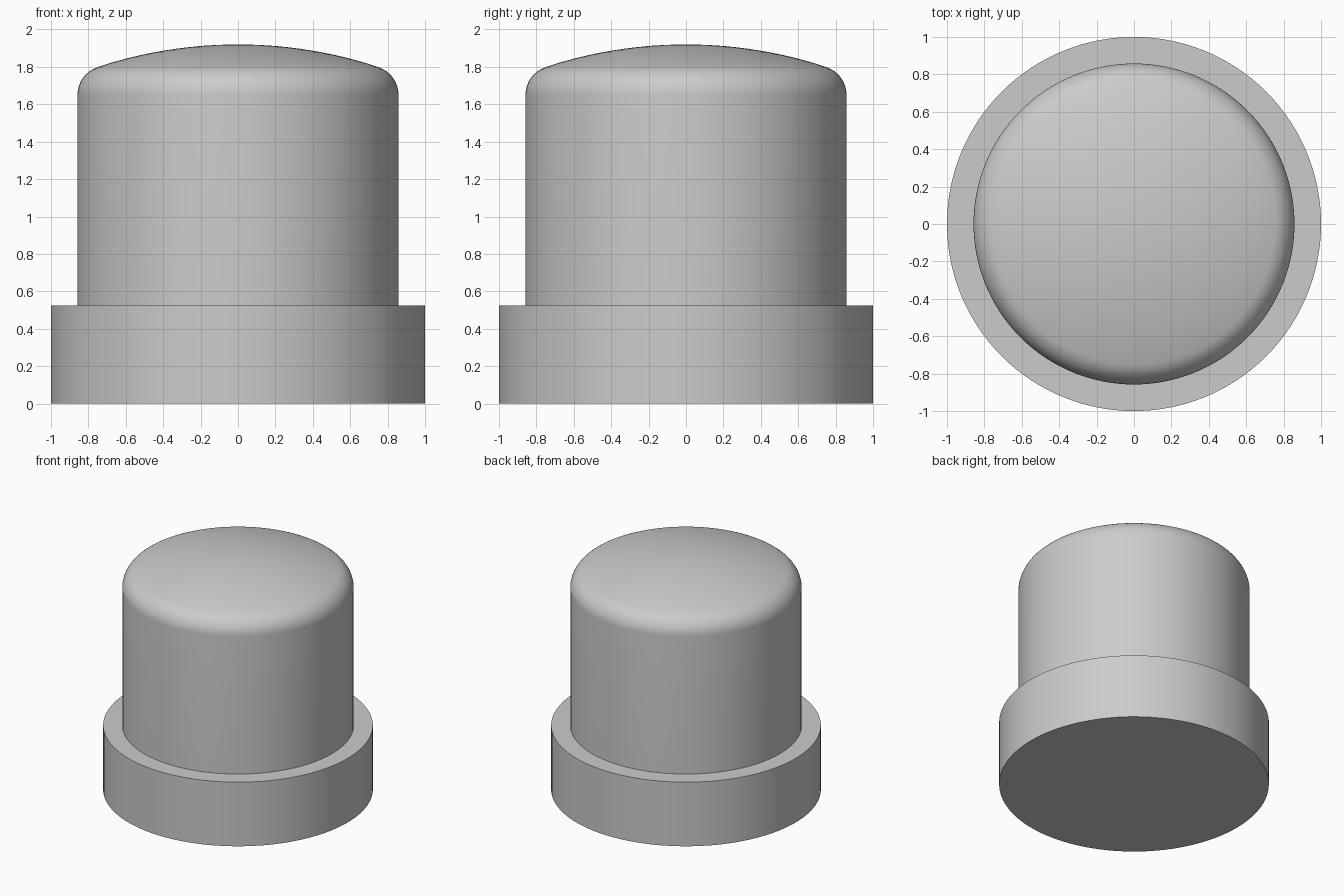
import bpy
import bmesh
from math import sin, cos, pi, asin

SEGMENTS = 128

cube = bpy.data.objects.get("Cube")
if cube:
    bpy.data.objects.remove(cube, do_unlink=True)

grey = bpy.data.materials.new("plain grey")
grey.use_nodes = True
colour = (0.6, 0.6, 0.6, 1)
grey.diffuse_color = colour
grey.node_tree.nodes["Principled BSDF"].inputs["Base Color"].default_value = colour


def lathe(name, profile):
    """Spin a profile of (radius, height) points about the z axis."""
    bm = bmesh.new()
    verts = [bm.verts.new((r, 0, z)) for r, z in profile]
    edges = [bm.edges.new(pair) for pair in zip(verts, verts[1:])]
    bmesh.ops.spin(bm, geom=verts + edges, cent=(0, 0, 0), axis=(0, 0, 1),
                   angle=2 * pi, steps=SEGMENTS, use_merge=True)
    bmesh.ops.remove_doubles(bm, verts=bm.verts, dist=0.0001)
    bmesh.ops.recalc_face_normals(bm, faces=bm.faces)
    mesh = bpy.data.meshes.new(name)
    bm.to_mesh(mesh)
    bm.free()
    mesh.materials.append(grey)
    obj = bpy.data.objects.new(name, mesh)
    bpy.context.collection.objects.link(obj)
    bpy.ops.object.select_all(action="DESELECT")
    obj.select_set(True)
    bpy.context.view_layer.objects.active = obj
    bpy.ops.object.shade_smooth_by_angle(angle=pi / 6)
    return obj


# One solid: wide flange, straight body, rounded shoulder, shallow dome
body_r, flange_top, shoulder_z, top_z = 0.858, 0.525, 1.65, 1.92
fillet, dome_r = 0.156, 2.40
tilt = asin(0.75 / dome_r)
shoulder_end = pi / 2 - tilt

profile = [(0, 0), (1, 0), (1, flange_top), (body_r, flange_top)]
for i in range(13):
    a = shoulder_end * i / 12
    profile.append((body_r - fillet + fillet * cos(a), shoulder_z + fillet * sin(a)))
for i in range(11, -1, -1):
    a = tilt * i / 12
    profile.append((dome_r * sin(a), top_z - dome_r * (1 - cos(a))))

lathe("domed_cap_with_flange", profile)
